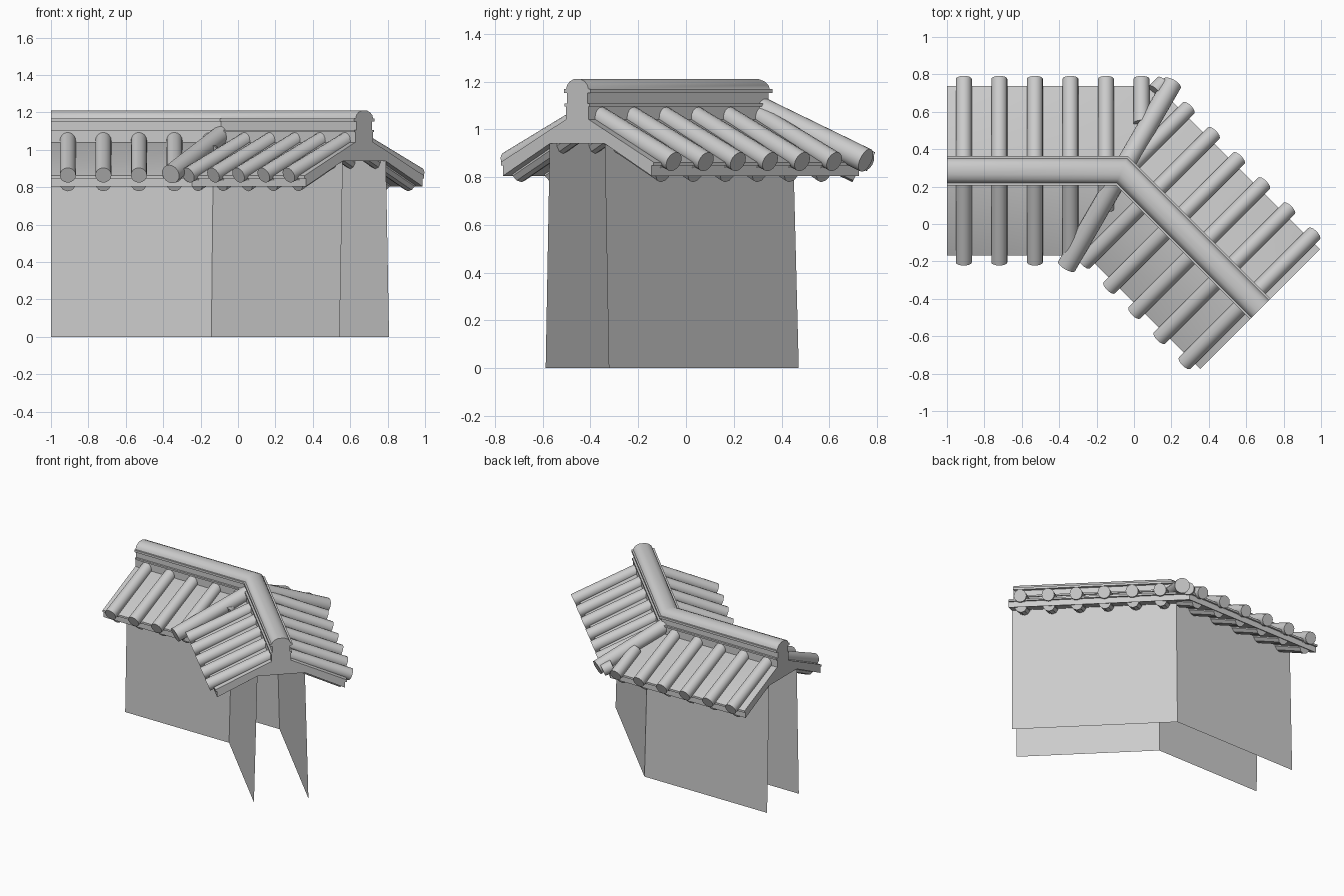
import bpy, bmesh, math
from mathutils import Vector

cube = bpy.data.objects.get("Cube")
if cube:
    bpy.data.objects.remove(cube, do_unlink=True)

grey = bpy.data.materials.new("plain_grey")
grey.use_nodes = True
grey.diffuse_color = (0.6, 0.6, 0.6, 1)
grey.node_tree.nodes["Principled BSDF"].inputs["Base Color"].default_value = (0.6, 0.6, 0.6, 1)

# Plan of the wall: two arms meeting at a 45 degree bend
CORNER = Vector((-0.065, 0.285, 0))
MITRE = math.tan(math.radians(22.5))
DIAG = math.sqrt(0.5)
LENGTH = {"left": 0.935, "right": 1.047}
ALONG = {"left": Vector((-1, 0, 0)), "right": Vector((DIAG, -DIAG, 0))}
ACROSS = {"left": Vector((0, 1, 0)), "right": Vector((DIAG, DIAG, 0))}


def spot(arm, u, s, z):
    """Point u along an arm from the bend, s across it, at height z."""
    return CORNER + ALONG[arm] * u + ACROSS[arm] * s + Vector((0, 0, z))


def finish(name, bm):
    bmesh.ops.recalc_face_normals(bm, faces=bm.faces)
    mesh = bpy.data.meshes.new(name)
    bm.to_mesh(mesh)
    bm.free()
    mesh.materials.append(grey)
    ob = bpy.data.objects.new(name, mesh)
    bpy.context.collection.objects.link(ob)
    bpy.ops.object.select_all(action="DESELECT")
    ob.select_set(True)
    bpy.context.view_layer.objects.active = ob
    bpy.ops.object.shade_smooth_by_angle(angle=math.radians(35))
    return ob


def sweep(name, half, closed):
    """Mirror a half section and run it along both arms with a mitred bend."""
    section = [(-s, z) for s, z in half] + [(s, z) for s, z in reversed(half) if s > 0]
    if closed and half[0][0] == 0:
        section = section[:1] + section[1:]
    bm = bmesh.new()
    rows = []
    for arm, end in (("left", True), ("left", False), ("right", True)):
        row = []
        for s, z in section:
            u = LENGTH[arm] if end else -s * MITRE
            row.append(bm.verts.new(spot(arm, u, s, z)))
        rows.append(row)
    count = len(section)
    for a, b in zip(rows, rows[1:]):
        for i in range(count if closed else count - 1):
            j = (i + 1) % count
            bm.faces.new((a[i], a[j], b[j], b[i]))
    if closed:
        bm.faces.new(rows[0])
        bm.faces.new(rows[-1])
    return finish(name, bm)


def rod(bm, start, end, radius, sides=14):
    axis = end - start
    turn = axis.to_track_quat("Z", "Y").to_matrix().to_4x4()
    turn.translation = (start + end) / 2
    bmesh.ops.create_cone(bm, cap_ends=True, segments=sides, radius1=radius,
                          radius2=radius, depth=axis.length, matrix=turn)


def slope_rods(name, radius, inner_s, outer_s, height, sides):
    """Rods down both slopes of both arms, trimmed at the bend."""
    bm = bmesh.new()
    for arm, first in (("left", 0.845), ("right", 0.965)):
        for i in range(7):
            u = first - 0.19 * i
            for side in (-1, 1):
                s0, s1 = inner_s, outer_s
                if side < 0:
                    s1 = min(s1, u / MITRE)
                else:
                    s0 = max(s0, -u / MITRE)
                if s1 - s0 > 0.05:
                    rod(bm, spot(arm, u, side * s0, height(s0)),
                        spot(arm, u, side * s1, height(s1)), radius, sides)
    return finish(name, bm)


# Hollow wall: two leaning faces and a flat top, open ends
sweep("wall", [(0.187, 0), (0.163, 0.94)], False)

# Roof slab with a stepped eave
sweep("roof_slab", [(0, 1.015), (0.163, 0.94), (0.44, 0.805), (0.44, 0.848),
                    (0.4525, 0.848), (0.4525, 0.862), (0.07, 1.04), (0, 1.06)][1:-1], True)

# Ridge: base, neck, lip and rounded cap
sweep("ridge", [(0.066, 1.02), (0.066, 1.095), (0.074, 1.095), (0.074, 1.107),
                (0.06, 1.107), (0.06, 1.152), (0.078, 1.152), (0.078, 1.168),
                (0.066, 1.168), (0.06, 1.185), (0.045, 1.2), (0.02, 1.21)], True)

# Round cover tiles on the slopes
slope_rods("cover_tiles", 0.043, 0.05, 0.49, lambda s: 1.075 - 0.43 * s, 16)

# Rounded rafters below the slab
slope_rods("rafters", 0.042, 0.1, 0.43, lambda s: 1.024 - 0.483 * s, 10)

# Hip tiles covering the joint on each side of the bend
bm = bmesh.new()
for reach in (0.54, -0.59):
    out = Vector((0.5, 0.866, 0)) * math.copysign(1, reach)
    rod(bm, CORNER + out * 0.03 + Vector((0, 0, 1.085)),
        CORNER + out * abs(reach) + Vector((0, 0, 0.87)), 0.052, 16)
finish("hip_tiles", bm)
